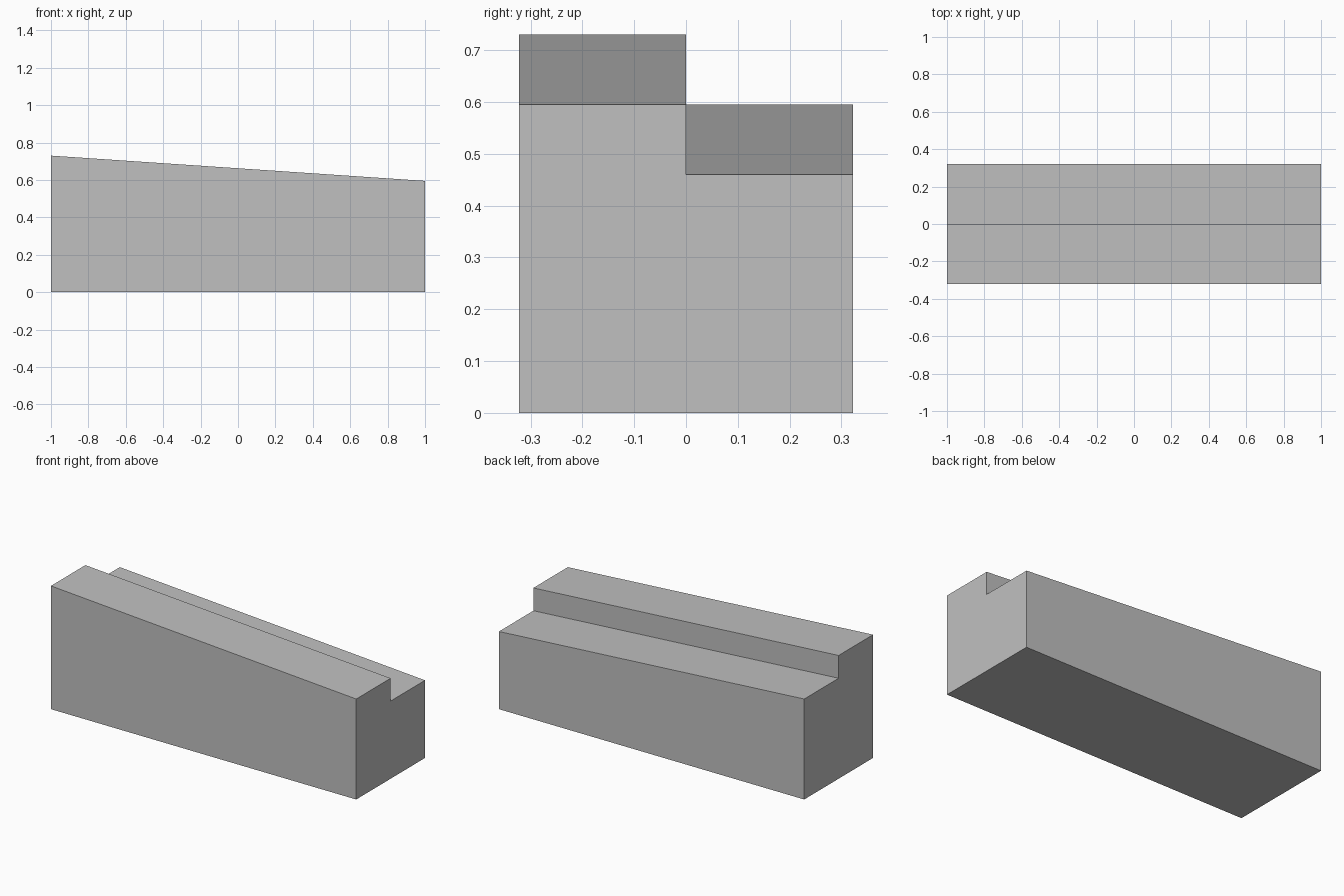
import bpy
import bmesh

cube = bpy.data.objects.get("Cube")
if cube:
    bpy.data.objects.remove(cube, do_unlink=True)

LENGTH, DEPTH = 2.0, 0.644
STEP, SLOPE = 0.135, 0.135
HIGH = 0.73

# Single grey material
grey = bpy.data.materials.new("light grey")
grey.use_nodes = True
colour = (0.53, 0.53, 0.53, 1)
grey.diffuse_color = colour
grey.node_tree.nodes["Principled BSDF"].inputs["Base Color"].default_value = colour

# Stepped end profile, in (y, z)
half = DEPTH / 2
profile = [(-half, 0), (half, 0), (half, HIGH - STEP),
           (0, HIGH - STEP), (0, HIGH), (-half, HIGH)]

# Extrude the profile along x, then lower the upper points of the far end
bm = bmesh.new()
end = bm.faces.new([bm.verts.new((-LENGTH / 2, y, z)) for y, z in profile])
extruded = bmesh.ops.extrude_face_region(bm, geom=[end], use_keep_orig=True)["geom"]
for v in (g for g in extruded if isinstance(g, bmesh.types.BMVert)):
    v.co.x += LENGTH
    if v.co.z > 0:
        v.co.z -= SLOPE
bmesh.ops.recalc_face_normals(bm, faces=bm.faces)

mesh = bpy.data.meshes.new("stepped_sloping_block")
bm.to_mesh(mesh)
bm.free()
mesh.materials.append(grey)
block = bpy.data.objects.new("stepped_sloping_block", mesh)
bpy.context.collection.objects.link(block)
